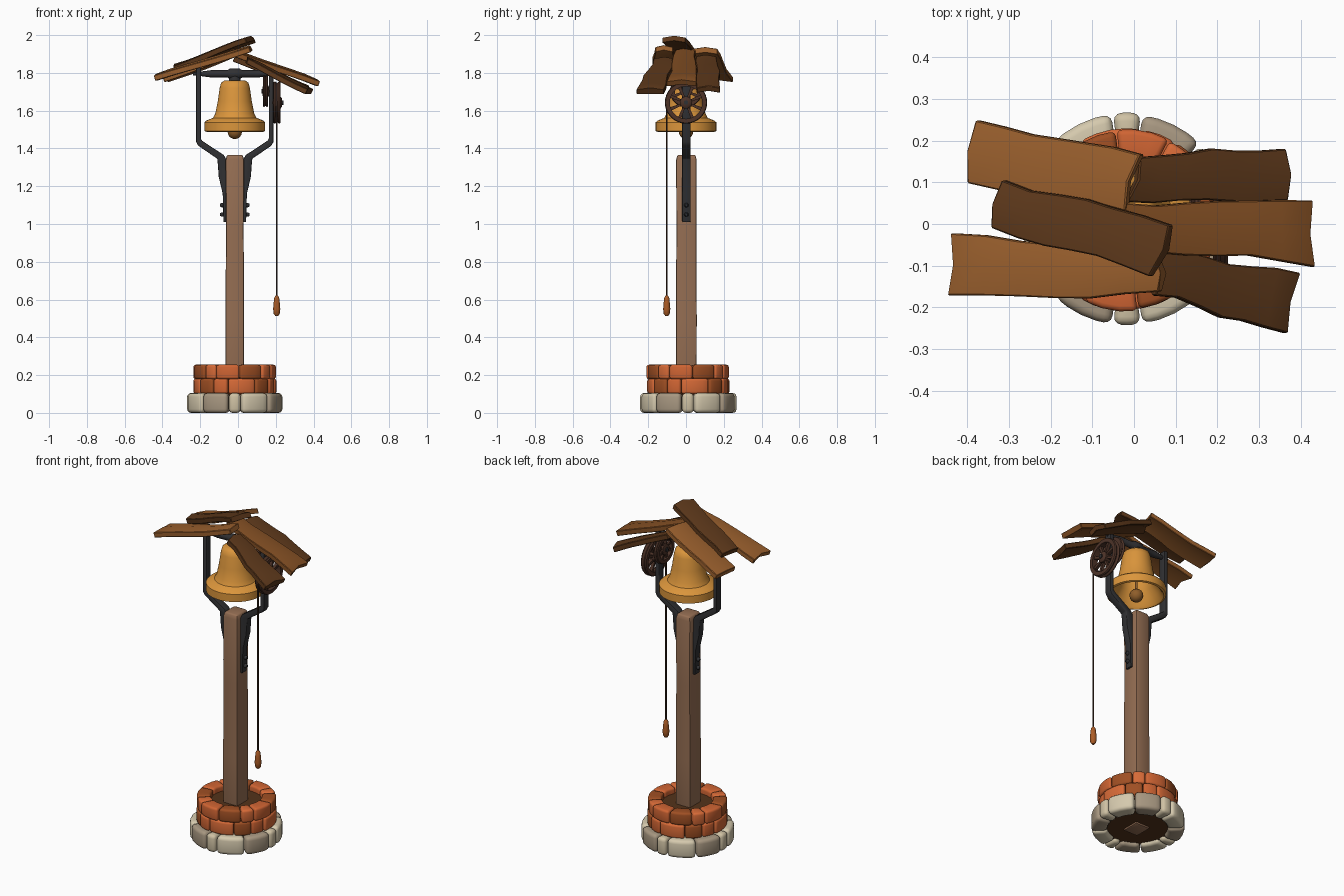
import bpy, bmesh, math, random
from mathutils import Vector, Matrix

if "Cube" in bpy.data.objects:
    bpy.data.objects.remove(bpy.data.objects["Cube"])

random.seed(4)
CX, CY = -0.017, 0.01
mats = {}


def color(rgb):
    if rgb not in mats:
        m = bpy.data.materials.new("paint_%d" % len(mats))
        m.diffuse_color = [(c / 255) ** 2.2 for c in rgb] + [1]
        m.use_nodes = True
        m.node_tree.nodes["Principled BSDF"].inputs["Base Color"].default_value = m.diffuse_color
        mats[rgb] = m
    return mats[rgb]


def finish(name, bm, rgb, bevel=0, segs=2, angle=40):
    bmesh.ops.recalc_face_normals(bm, faces=bm.faces)
    if bevel:
        sharp = [e for e in bm.edges if e.is_manifold and e.calc_face_angle() > 0.6]
        bmesh.ops.bevel(bm, geom=sharp, offset=bevel, segments=segs, profile=0.5,
                        affect='EDGES', clamp_overlap=True)
    me = bpy.data.meshes.new(name)
    bm.to_mesh(me)
    bm.free()
    me.polygons.foreach_set("use_smooth", [True] * len(me.polygons))
    me.set_sharp_from_angle(angle=math.radians(angle))
    me.materials.append(color(rgb))
    ob = bpy.data.objects.new(name, me)
    bpy.context.collection.objects.link(ob)
    return ob


def loft(bm, rings, closed=False):
    """Skin a list of vertex loops; cap the ends unless the strip closes on itself."""
    vs = [[bm.verts.new(p) for p in r] for r in rings]
    n, k = len(vs[0]), len(vs)
    for i in range(k if closed else k - 1):
        a, b = vs[i], vs[(i + 1) % k]
        for j in range(n):
            bm.faces.new((a[j], a[(j + 1) % n], b[(j + 1) % n], b[j]))
    if not closed:
        bm.faces.new(vs[0])
        bm.faces.new(vs[-1])


def lathe(bm, prof, center, axis='Z', n=32, closed=False):
    """Revolve (radius, height) pairs round a z or x axis."""
    rings = []
    for r, h in prof:
        ring = []
        for j in range(n):
            t = 2 * math.pi * j / n
            c, s = r * math.cos(t), r * math.sin(t)
            ring.append(Vector(center) + Vector((c, s, h) if axis == 'Z' else (h, c, s)))
        rings.append(ring)
    loft(bm, rings, closed)


def lathed(name, prof, center, rgb, axis='Z', n=32, closed=False):
    bm = bmesh.new()
    lathe(bm, prof, center, axis, n, closed)
    return finish(name, bm, rgb)


# Masonry: rings of rounded, curved blocks
def block_ring(name, joints, r0, r1, z0, z1, colors, bevel):
    for i, a in enumerate(joints):
        b = joints[(i + 1) % len(joints)] + (360 if i == len(joints) - 1 else 0)
        bm, rings = bmesh.new(), []
        k = max(2, int((b - a) / 9))
        out = r1 + random.uniform(-0.004, 0.003)
        for s in range(k + 1):
            t = math.radians(a + 0.5 + (b - a - 1) * s / k - 90)
            rings.append([(CX + r * math.cos(t), CY + r * math.sin(t), z)
                          for r, z in ((r0, z0), (out, z0), (out, z1), (r0, z1))])
        loft(bm, rings)
        finish("%s_%d" % (name, i + 1), bm, colors[i % len(colors)], bevel, 3)


STONE = [(206, 192, 162), (212, 200, 172), (166, 150, 128)]
BRICK = [(214, 106, 58), (158, 80, 40), (206, 100, 54)]
stone_joints = [q + d for q in (0, 90, 180, 270) for d in (-8, 8, 46)]
block_ring("foundation_stone", stone_joints, 0.165, 0.255, 0.0, 0.105, STONE, 0.02)
block_ring("lower_brick", [-10, 31, 58, 80, 121, 148, 170, 211, 238, 260, 301, 328],
           0.14, 0.218, 0.1, 0.182, BRICK, 0.013)
block_ring("upper_brick", [-28, 7, 42, 62, 97, 132, 152, 187, 222, 242, 277, 312],
           0.14, 0.218, 0.179, 0.255, BRICK[::-1], 0.013)
lathed("earth_fill", [(0.185, 0.02), (0.185, 0.09), (0.155, 0.1), (0.155, 0.22)],
       (CX, CY, 0), (84, 54, 32))

# Post with a softly rounded, slightly uneven square section
bm = bmesh.new()
loft(bm, [[(CX + sx * w, 0.002 + sy * (w + 0.006), z) for sx, sy in ((-1, -1), (1, -1), (1, 1), (-1, 1))]
          for z, w in ((0.01, 0.048), (0.5, 0.049), (0.95, 0.047), (1.34, 0.048), (1.366, 0.042))])
finish("post", bm, (148, 110, 84), 0.008)

# Iron brackets and bolts, mirrored either side of the post
IRON = (52, 52, 54)
side = [(0.044, 1.01), (0.06, 1.01), (0.064, 1.16), (0.085, 1.25), (0.092, 1.345),
        (0.194, 1.415), (0.205, 1.435), (0.205, 1.83), (0.18, 1.83), (0.18, 1.45),
        (0.172, 1.44), (0.058, 1.365), (0.044, 1.34)]
for s, tag in ((-1, "left"), (1, "right")):
    bm = bmesh.new()
    loft(bm, [[(CX + s * d, y, z) for d, z in side] for y in (-0.02, 0.024)])
    finish(tag + "_bracket", bm, IRON, 0.005)
    for i, z in enumerate((1.05, 1.1)):
        lathed("%s_bolt_%d" % (tag, i + 1), [(0.012, 0.04 * s), (0.012, 0.07 * s), (0.007, 0.078 * s)],
               (CX, 0.002, z), IRON, 'X', 10)

# Yoke and bell hanger
lathed("yoke", [(0.008, -0.22), (0.012, -0.18), (0.02, -0.12), (0.019, -0.04), (0.028, -0.025),
                (0.028, 0.025), (0.019, 0.04), (0.02, 0.12), (0.012, 0.18), (0.008, 0.21)],
       (CX, 0, 1.795), IRON, 'X', 12)
lathed("bell_hanger", [(0.03, 1.74), (0.03, 1.77), (0.018, 1.8)], (CX, 0, 0), IRON, n=16)

# Hollow bell with clapper
lathed("bell", [(0.001, 1.762), (0.055, 1.76), (0.072, 1.748), (0.08, 1.72), (0.09, 1.65),
                (0.103, 1.585), (0.115, 1.562), (0.15, 1.548), (0.161, 1.538), (0.161, 1.492),
                (0.15, 1.488), (0.138, 1.5), (0.125, 1.53), (0.095, 1.57), (0.078, 1.65),
                (0.066, 1.735), (0.001, 1.742)], (CX, 0, 0), (218, 148, 62), n=40)
lathed("clapper", [(0.007, 1.745), (0.007, 1.52)] +
       [(max(0.001, 0.038 * math.sin(t * math.pi / 10)), 1.488 + 0.038 * math.cos(t * math.pi / 10))
        for t in range(1, 11)], (CX, 0, 0), (142, 94, 46), n=20)


# Spoked wheels
def wheel(name, x, z, r, w, n=8):
    bm = bmesh.new()
    rim = [(r - 0.026, -w), (r - 0.004, -w), (r, -w * 0.6), (r - 0.008, 0), (r, w * 0.6),
           (r - 0.004, w), (r - 0.026, w)]
    lathe(bm, rim, (x, 0, z), 'X', 32, True)
    lathe(bm, [(0.02, -w * 1.3), (0.032, -w), (0.032, w), (0.02, w * 1.5)], (x, 0, z), 'X', 20)
    for i in range(n):
        M = Matrix.Translation((x, 0, z)) @ Matrix.Rotation(2 * math.pi * (i + 0.5) / n, 4, 'X')
        loft(bm, [[M @ Vector((a * w * 0.5, b * h, d)) for a, b in ((-1, -1), (1, -1), (1, 1), (-1, 1))]
                  for d, h in ((0.025, 0.006), (r - 0.02, 0.009))])
    finish(name, bm, (78, 54, 44))


wheel("rope_wheel", 0.207, 1.643, 0.112, 0.018)
wheel("inner_wheel", 0.146, 1.703, 0.085, 0.013)
lathed("rope_wheel_axle", [(0.012, 0.165), (0.012, 0.24)], (0, 0, 1.643), IRON, 'X', 12)
lathed("inner_wheel_axle", [(0.012, 0.125), (0.012, 0.18)], (0, 0, 1.703), IRON, 'X', 12)

# Pull rope and handle
lathed("rope", [(0.0045, 0.6), (0.0045, 1.65)], (0.205, -0.102, 0), (66, 46, 34), n=8)
lathed("rope_handle", [(0.006, 0.622), (0.013, 0.61), (0.016, 0.585), (0.019, 0.55),
                       (0.016, 0.525), (0.008, 0.514)], (0.205, -0.102, 0), (170, 92, 42), n=16)


# Warped roof planks from corner points: back-left, back-right, front-left, front-right
def plank(name, bl, br, fl, fr, zl, zr, rgb, thick=0.03, n=6):
    bm, rings = bmesh.new(), []
    bl, br, fl, fr = map(Vector, (bl, br, fl, fr))
    slope = (zr - zl) / (br.x + fr.x - bl.x - fl.x) * 2
    down = Vector((slope, 0, -1)).normalized() * thick
    ph = random.uniform(0, 6)
    for i in range(n + 1):
        t = i / n
        back, front = bl.lerp(br, t), fl.lerp(fr, t)
        wave = 0.007 * math.sin(ph + 5 * t) if 0 < i < n else 0
        z = zl + (zr - zl) * t + 0.005 * math.sin(ph + 4 * t)
        mid = (back + front) / 2
        end = 0.012 * (random.choice((-1, 1)) if i in (0, n) else 0)
        top = [Vector((front.x, front.y + wave + random.uniform(-.004, .004), z - 0.004)),
               Vector((mid.x + end, mid.y + wave, z + 0.006)),
               Vector((back.x, back.y + wave + random.uniform(-.004, .004), z - 0.004))]
        rings.append(top + [p + down for p in reversed(top)])
    loft(bm, rings)
    finish(name, bm, rgb, 0.003, 1, 30)


LIGHT, MID, DARK = (150, 94, 48), (130, 80, 40), (92, 58, 32)
plank("right_plank_back", (0.015, 0.16), (0.365, 0.183), (-0.017, 0.05), (0.37, 0.055), 1.895, 1.725, DARK)
plank("right_plank_middle", (-0.02, 0.053), (0.43, 0.053), (-0.033, -0.055), (0.435, -0.1), 1.93, 1.755, MID)
plank("right_plank_front", (0.062, -0.062), (0.4, -0.115), (0.055, -0.168), (0.37, -0.26), 1.875, 1.72, DARK)
plank("left_plank_back", (-0.38, 0.248), (0.014, 0.17), (-0.4, 0.1), (-0.022, 0.034), 1.78, 1.93, LIGHT)
plank("left_plank_middle", (-0.317, 0.105), (0.084, -0.002), (-0.343, -0.01), (0.036, -0.122), 1.845, 1.987, DARK)
plank("left_plank_front", (-0.44, -0.022), (0.05, -0.07), (-0.447, -0.174), (0.058, -0.166), 1.785, 1.945, LIGHT)
